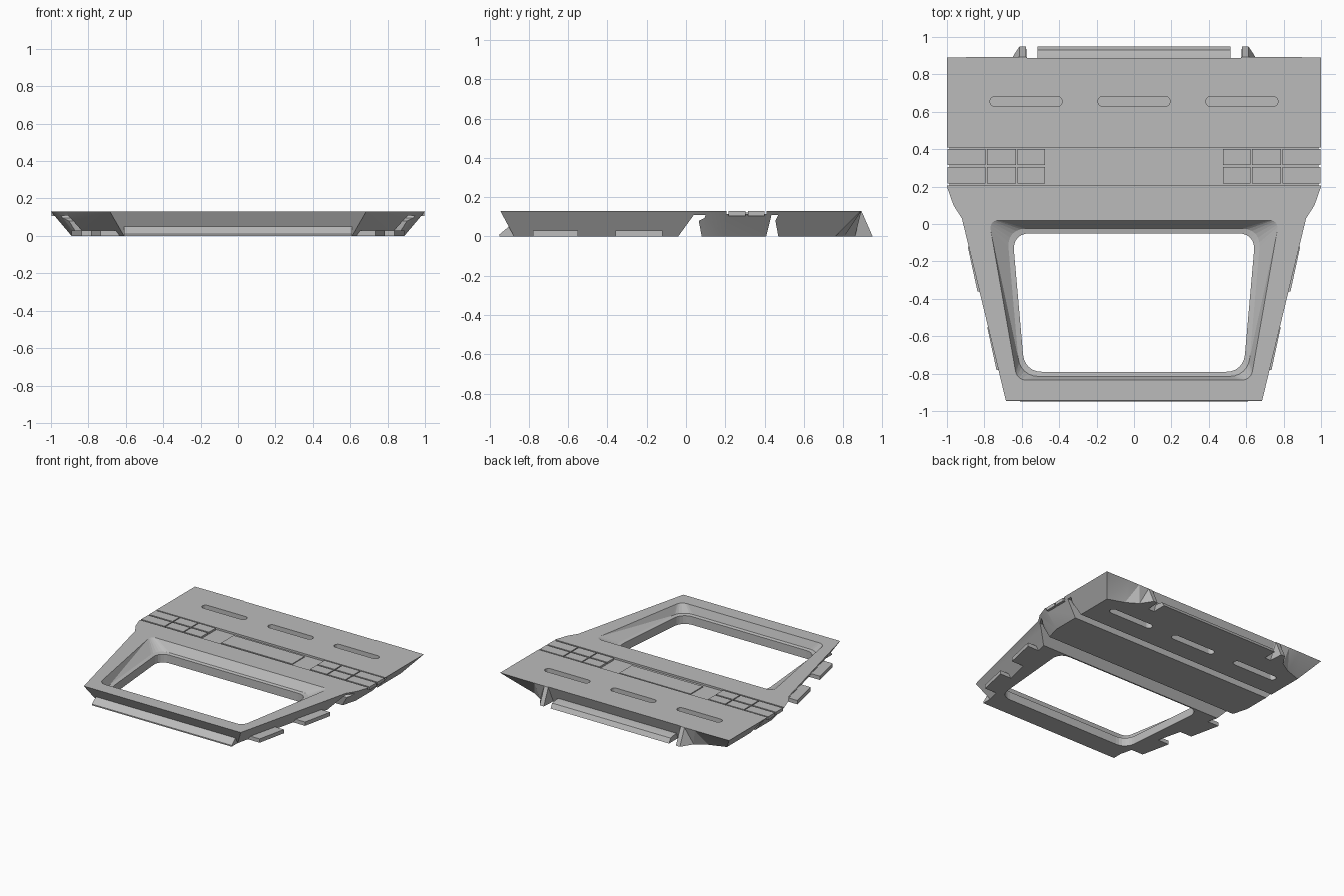
import bpy, bmesh, math
from mathutils import Vector

if "Cube" in bpy.data.objects:
    bpy.data.objects.remove(bpy.data.objects["Cube"])

grey = bpy.data.materials.new("plain grey")
grey.diffuse_color = (0.5, 0.5, 0.5, 1)
grey.use_nodes = True
grey.node_tree.nodes["Principled BSDF"].inputs["Base Color"].default_value = grey.diffuse_color
TOP = 0.13


def loft(name, loops):
    """Closed solid through rings of points with equal counts."""
    bm = bmesh.new()
    rings = [[bm.verts.new(p) for p in ring] for ring in loops]
    n = len(rings[0])
    for a, b in zip(rings, rings[1:]):
        for i in range(n):
            j = (i + 1) % n
            bm.faces.new((a[i], a[j], b[j], b[i]))
    bmesh.ops.triangulate(bm, faces=bm.faces[:])
    bm.faces.new(rings[0])
    bm.faces.new(rings[-1])
    bmesh.ops.recalc_face_normals(bm, faces=bm.faces[:])
    mesh = bpy.data.meshes.new(name)
    bm.to_mesh(mesh)
    bm.free()
    mesh.materials.append(grey)
    ob = bpy.data.objects.new(name, mesh)
    bpy.context.collection.objects.link(ob)
    return ob


def box(name, x0, x1, y0, y1, z0, z1):
    return loft(name, [[(x0, y0, z), (x1, y0, z), (x1, y1, z), (x0, y1, z)] for z in (z0, z1)])


def bar(name, profile, half):
    """Profile in y and z swept along x."""
    return loft(name, [[(x, y, z) for y, z in profile] for x in (-half, half)])


def cut(body, cutter):
    cutter.hide_render = True
    cutter.hide_viewport = True
    mod = body.modifiers.new(cutter.name, 'BOOLEAN')
    mod.operation = 'DIFFERENCE'
    mod.solver = 'EXACT'
    mod.object = cutter


def rounded_ring(rear, front, y_rear, y_front, r, z, steps=6):
    """Trapezoid ring with rounded corners."""
    corners = [Vector(c) for c in ((rear, y_rear), (-rear, y_rear), (-front, y_front), (front, y_front))]
    pts = []
    for i, c in enumerate(corners):
        a = c + (corners[i - 1] - c).normalized() * r
        b = c + (corners[(i + 1) % 4] - c).normalized() * r
        for k in range(steps + 1):
            t = k / steps
            p = a * (1 - t) ** 2 + c * (2 * t * (1 - t) * 0.8 + 0.0) + b * t ** 2
            w = (1 - t) ** 2 + 2 * t * (1 - t) * 0.8 + t ** 2
            pts.append((p.x / w, p.y / w, z))
    return pts


def slot_ring(cx, cy, half, r, z):
    pts = []
    for side, start in ((1, -90), (-1, 90)):
        for k in range(9):
            a = math.radians(start + k * 22.5)
            pts.append((cx + side * (half - r) + r * math.cos(a), cy + r * math.sin(a), z))
    return pts


def mirrored(points, z):
    return [(x, y, z) for x, y in points] + [(-x, y, z) for x, y in reversed(points)]


# Main panel: wide top, narrower underside, scooped rear corners and two rear posts
top = [(.685, -.945), (.92, .03), (.965, .10), (1, .2), (1, .89), (.80, .893),
       (.70, .893), (.612, .893), (.577, .893), (.57, .888)]
under = [(.61, -.875), (.82, 0), (.86, .09), (.89, .2), (.89, .76), (.76, .805),
         (.67, .86), (.612, .95), (.577, .95), (.57, .84)]
panel = loft("panel", [mirrored(under, 0), mirrored(top, TOP)])

# Grooves across the underside
cut(panel, bar("front_groove_cutter", [(-.04, -.01), (-.04, 0), (.04, .11), (.10, .11),
                                       (.095, .095), (.065, .08), (.08, 0), (.08, -.01)], 1.2))
cut(panel, bar("rear_groove_cutter", [(.408, -.01), (.408, 0), (.435, .11), (.47, .11),
                                      (.455, .08), (.47, 0), (.47, -.01)], 1.2))

# Window opening: sloped surround, ledge, then straight walls
cut(panel, loft("window_cutter", [
    rounded_ring(.65, .585, -.05, -.79, .09, -.02),
    rounded_ring(.65, .585, -.05, -.79, .09, .065),
    rounded_ring(.68, .61, -.025, -.815, .10, .07),
    rounded_ring(.775, .625, .02, -.835, .05, TOP),
    rounded_ring(.775, .625, .02, -.835, .05, TOP + .02)]))

# Long slots, sunk from above and from below
for i, cx in enumerate((-.577, 0, .577)):
    for side, z0, z1 in (("upper", .075, .2), ("lower", -.05, .06)):
        cut(panel, loft(f"{side}_slot_cutter_{i}", [slot_ring(cx, .655, .193, .028, z) for z in (z0, z1)]))

# Shallow cross band with pads
cut(panel, box("band_cutter", -1.2, 1.2, .205, .41, .115, .2))
box("centre_plate", -.31, .31, .232, .388, .11, .122)
for s, side in ((-1, "left"), (1, "right")):
    for col, (a, b) in enumerate(((.475, .622), (.63, .785), (.793, .998))):
        for row, (y0, y1) in enumerate(((.217, .304), (.316, .400))):
            box(f"{side}_pad_{col}_{row}", min(s * a, s * b), max(s * a, s * b), y0, y1, .105, TOP)
    # Low tabs along the slanted sides
    for i, (y0, y1) in enumerate(((-.78, -.55), (-.36, -.12))):
        x0, x1 = (.912 + .242 * y0, .912 + .242 * y1)
        plan = [(s * (x0 - .14), y0), (s * (x0 + .012), y0), (s * (x1 + .006), y1), (s * (x1 - .14), y1)]
        loft(f"{side}_tab_{i}", [[(x, y, z) for x, y in plan] for z in (0, .03)])

# Lips at the front and rear foot
bar("front_lip", [(-.86, 0), (-.95, 0), (-.95, .01), (-.89, .06), (-.86, .05)], .61)
bar("rear_lip", [(.80, 0), (.95, 0), (.93, .035), (.88, .045), (.80, .045)], .517)

# Crisp edges with soft curves
for ob in bpy.context.scene.objects:
    if not ob.hide_render:
        ob.select_set(True)
        bpy.context.view_layer.objects.active = ob
bpy.ops.object.shade_smooth_by_angle(angle=math.radians(25))
